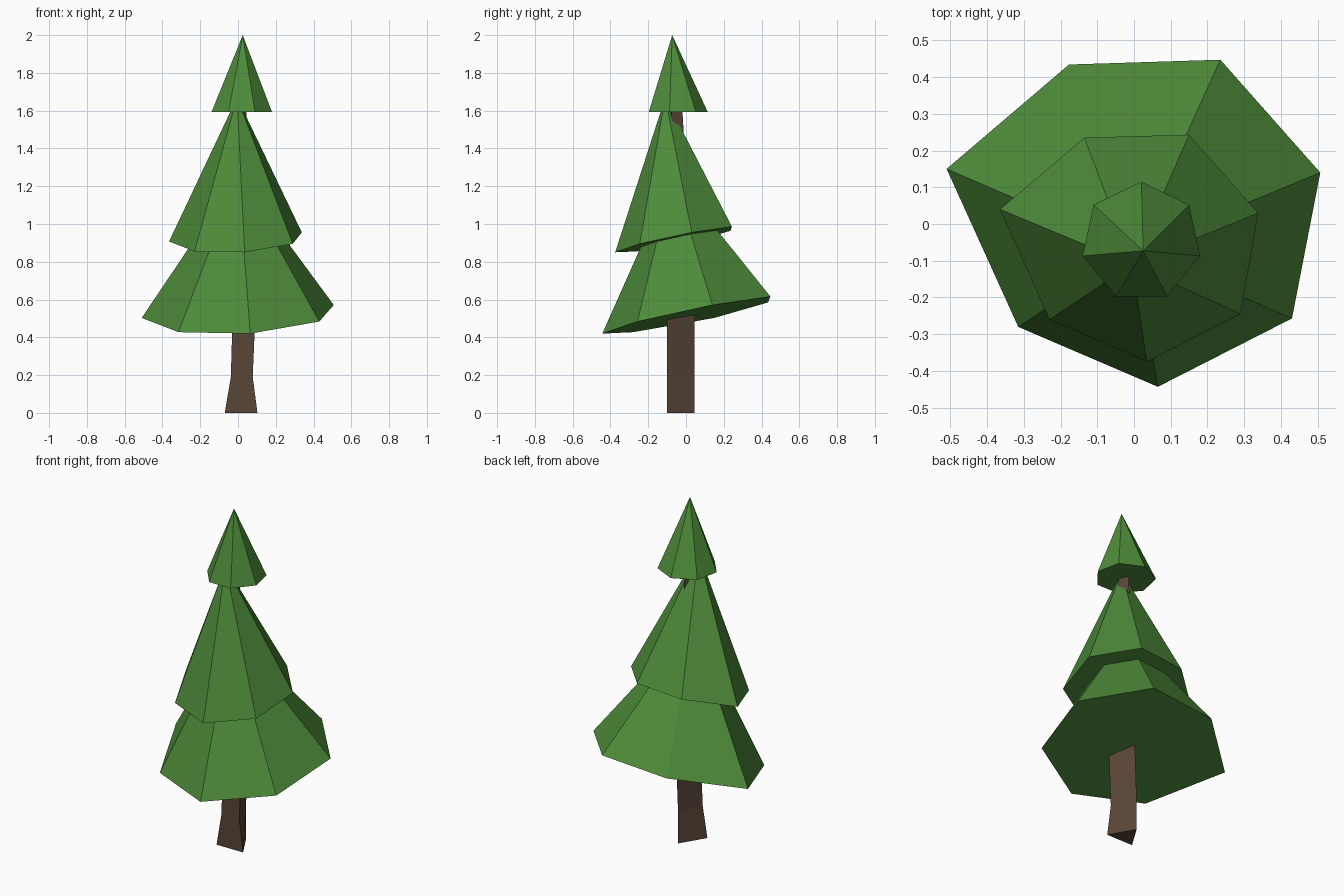
import bpy, bmesh

if "Cube" in bpy.data.objects:
    bpy.data.objects.remove(bpy.data.objects["Cube"])


def material(name, rgb):
    m = bpy.data.materials.new(name)
    m.diffuse_color = (*rgb, 1)
    m.use_nodes = True
    m.node_tree.nodes["Principled BSDF"].inputs["Base Color"].default_value = m.diffuse_color
    return m


def finish(bm, name, mat):
    bmesh.ops.recalc_face_normals(bm, faces=bm.faces)
    me = bpy.data.meshes.new(name)
    bm.to_mesh(me)
    bm.free()
    me.materials.append(mat)
    ob = bpy.data.objects.new(name, me)
    bpy.context.collection.objects.link(ob)


def tier(name, rim, height, slope_x, slope_y, apex, mat):
    """Closed seven-sided cone whose rim lies on a tilted plane."""
    bm = bmesh.new()
    ring = [bm.verts.new((x, y, height + slope_x * x + slope_y * y)) for x, y in rim]
    tip = bm.verts.new(apex)
    bm.faces.new(ring)
    for i, v in enumerate(ring):
        bm.faces.new((v, ring[(i + 1) % len(ring)], tip))
    finish(bm, name, mat)


def loft(name, sections, mat):
    """Skin over a stack of (z, outline) sections, capped at both ends."""
    bm = bmesh.new()
    rings = [[bm.verts.new((x, y, z)) for x, y in pts] for z, pts in sections]
    for a, b in zip(rings, rings[1:]):
        n = len(a)
        for i in range(n):
            j = (i + 1) % n
            bm.faces.new((a[i], a[j], b[j], b[i]))
    bm.faces.new(rings[0])
    bm.faces.new(rings[-1])
    finish(bm, name, mat)


green = material("needles", (0.076, 0.262, 0.042))
brown = material("bark", (0.102, 0.061, 0.038))

# Foliage tiers, the lower two tilted up toward the back
tier("lower_foliage",
     [(-0.51, 0.15), (-0.315, -0.28), (0.065, -0.443), (0.43, -0.257),
      (0.507, 0.14), (0.235, 0.447), (-0.177, 0.434)],
     0.507, 0.069, 0.207, (0.0, -0.07, 1.26), green)
tier("middle_foliage",
     [(-0.365, 0.04), (-0.23, -0.26), (0.035, -0.375), (0.29, -0.245),
      (0.338, 0.03), (0.15, 0.243), (-0.135, 0.235)],
     0.925, 0.071, 0.206, (-0.005, -0.11, 1.67), green)
tier("top_foliage",
     [(-0.14, -0.087), (-0.05, -0.197), (0.09, -0.197), (0.18, -0.087),
      (0.15, 0.052), (0.02, 0.115), (-0.11, 0.052)],
     1.593, 0, 0, (0.025, -0.073, 2.0), green)

# Crooked three-sided trunk
loft("trunk",
     [(0.0, [(-0.07, -0.10), (0.103, -0.10), (0.02, 0.046)]),
      (0.19, [(-0.038, -0.10), (0.078, -0.10), (0.02, 0.046)]),
      (0.5, [(-0.029, -0.10), (0.091, -0.10), (0.032, 0.046)]),
      (1.65, [(-0.02, -0.085), (0.042, -0.075), (0.02, -0.022)])],
     brown)
